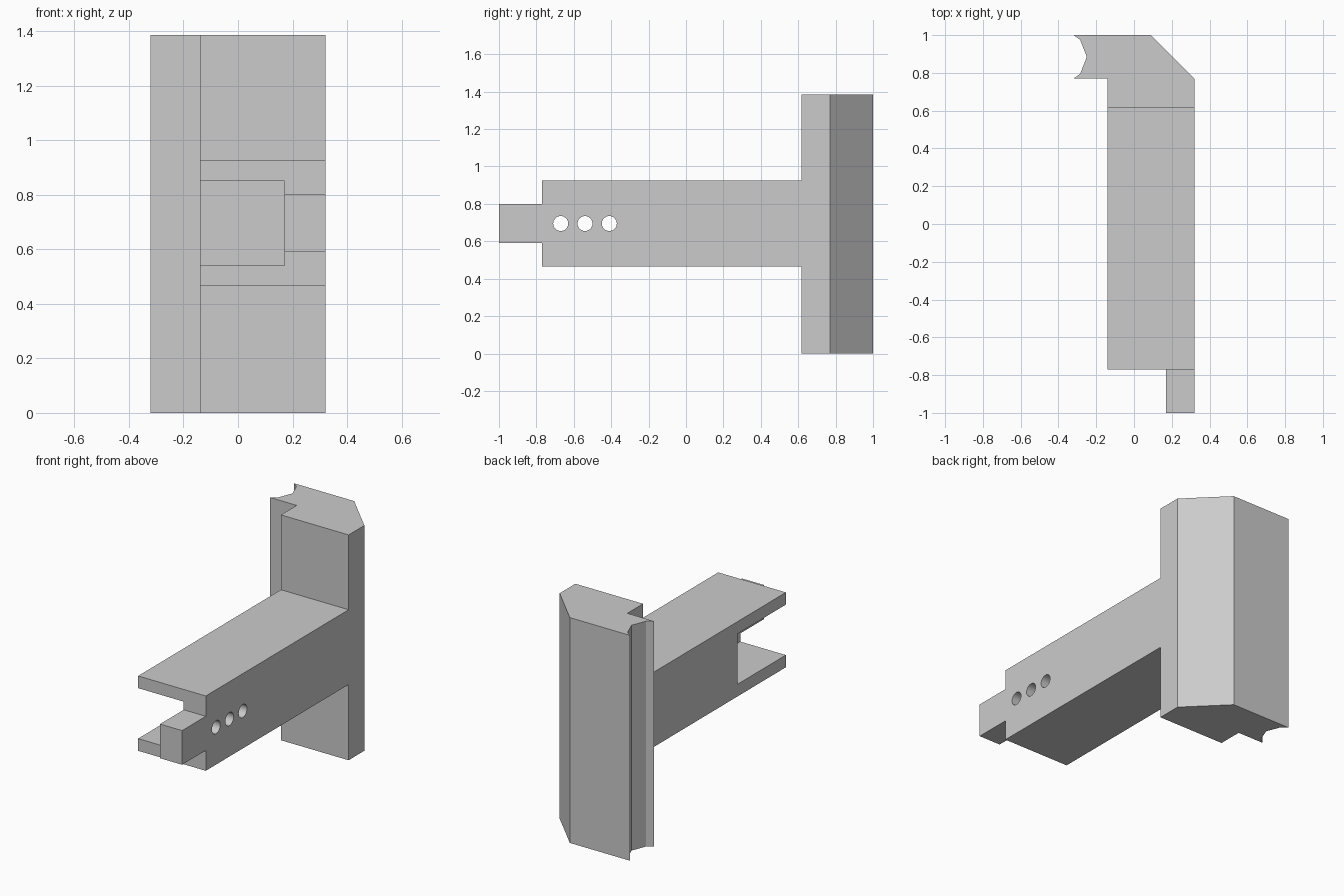
import bpy
import bmesh
from math import pi
from mathutils import Matrix

cube = bpy.data.objects.get("Cube")
if cube:
    bpy.data.objects.remove(cube, do_unlink=True)

grey = bpy.data.materials.new("plain_grey")
grey.use_nodes = True
grey.diffuse_color = (0.6, 0.6, 0.6, 1)
grey.node_tree.nodes["Principled BSDF"].inputs["Base Color"].default_value = grey.diffuse_color


def finish(name, bm):
    bmesh.ops.recalc_face_normals(bm, faces=bm.faces)
    mesh = bpy.data.meshes.new(name)
    bm.to_mesh(mesh)
    bm.free()
    mesh.materials.append(grey)
    obj = bpy.data.objects.new(name, mesh)
    bpy.context.collection.objects.link(obj)
    return obj


def prism(name, outline, z0, z1):
    """Extrude a plan outline upward."""
    bm = bmesh.new()
    face = bm.faces.new([bm.verts.new((x, y, z0)) for x, y in outline])
    top = bmesh.ops.extrude_face_region(bm, geom=[face])["geom"]
    bmesh.ops.translate(bm, vec=(0, 0, z1 - z0),
                        verts=[v for v in top if isinstance(v, bmesh.types.BMVert)])
    return finish(name, bm)


def box(name, x0, x1, y0, y1, z0, z1):
    return prism(name, [(x0, y0), (x1, y0), (x1, y1), (x0, y1)], z0, z1)


def combine(target, tool, operation):
    tool.hide_render = True
    mod = target.modifiers.new(operation.title(), 'BOOLEAN')
    mod.operation = operation
    mod.solver = 'EXACT'
    mod.object = tool
    bpy.context.view_layer.objects.active = target
    bpy.ops.object.modifier_apply(modifier=mod.name)
    bpy.data.objects.remove(tool, do_unlink=True)


LEFT, INNER, WEB = 0.32, -0.14, 0.17
FRONT, MID = -0.77, 0.695

# Horizontal arm, hollowed at its front end into a channel
arm = box("bracket_arm", INNER, LEFT, FRONT, 0.617, 0.465, 0.925)
combine(arm, box("channel_cutter", -0.3, WEB, -0.9, -0.3, 0.54, 0.85), 'DIFFERENCE')

# Row of through holes in the web
for i in range(3):
    bm = bmesh.new()
    bmesh.ops.create_cone(
        bm, cap_ends=True, segments=32, radius1=0.04, radius2=0.04, depth=0.5,
        matrix=Matrix.Translation((0.25, -0.67 + 0.13 * i, MID)) @ Matrix.Rotation(pi / 2, 4, 'Y'))
    combine(arm, finish("hole_cutter", bm), 'DIFFERENCE')

# Tongue at the front of the web
combine(arm, box("front_tongue", WEB, LEFT, -1, FRONT, 0.59, 0.8), 'UNION')

# Upright post with a chamfered back corner and a hollowed lip
post_outline = [
    (-0.32, 1), (0.09, 1), (LEFT, 0.77), (LEFT, 0.617), (INNER, 0.617),
    (INNER, 0.77), (-0.32, 0.77), (-0.285, 0.795), (-0.25, 0.885), (-0.285, 0.975),
]
combine(arm, prism("upright_post", post_outline, 0, 1.385), 'UNION')
